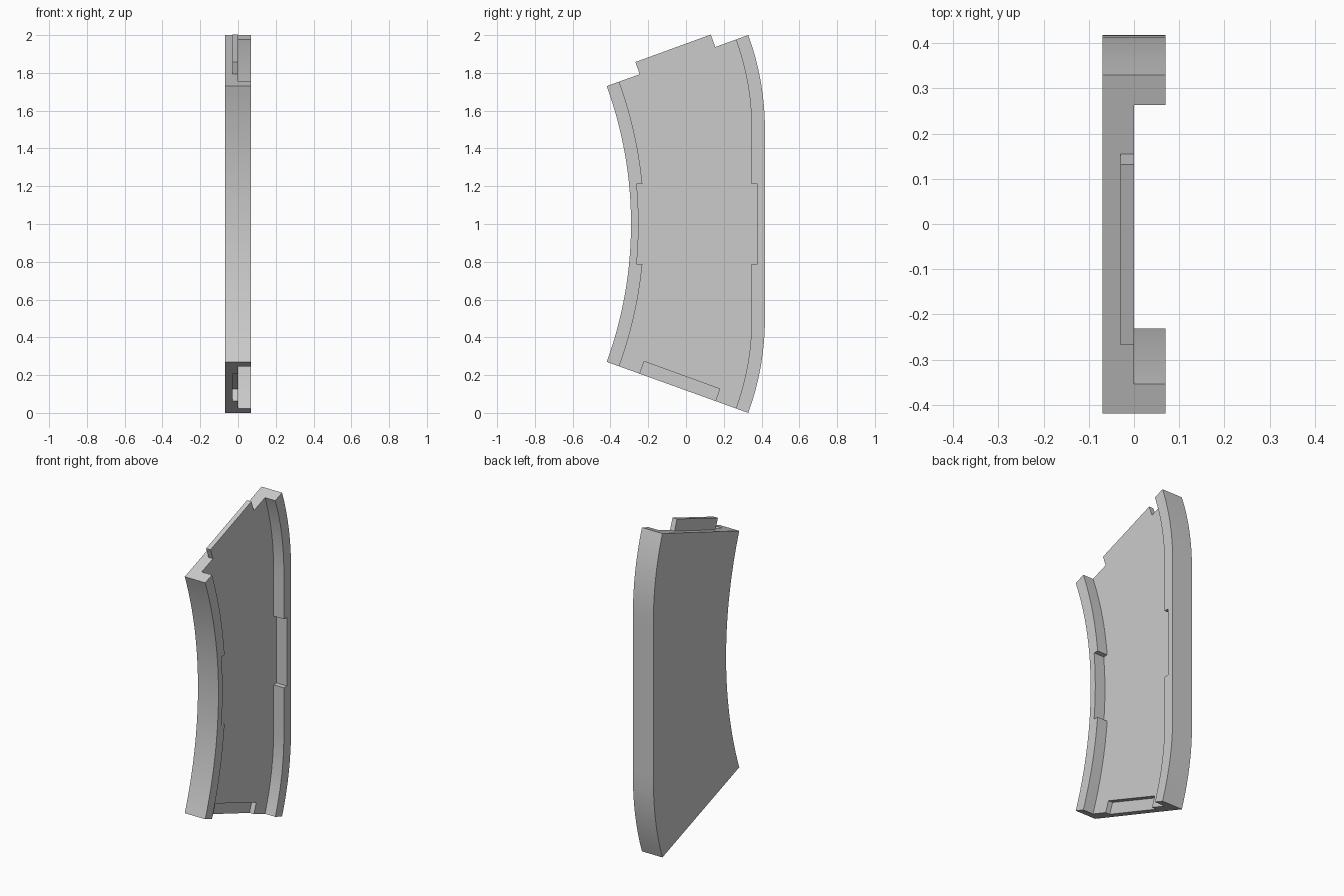
import bpy, bmesh
from math import sin, cos, sqrt, radians

cube = bpy.data.objects.get("Cube")
if cube:
    bpy.data.objects.remove(cube, do_unlink=True)

# Main dimensions
END = radians(20)              # half angle of the curved segment
HALF = 0.07                    # half thickness
LIP, THIN = 0.07, 0.04         # flange width, and width at the middle notch
NOTCH = 0.212                  # half height of the notch
CY, R_IN = -2.425, 2.134       # inner arc centre and radius
FLAT, R_OUT, Y_OUT = 0.5, 1.462, 0.418   # outer edge: flat middle, arced ends
STEPS = 32

grey = bpy.data.materials.new("light grey")
grey.use_nodes = True
grey.diffuse_color = (0.6, 0.6, 0.6, 1)
grey.node_tree.nodes["Principled BSDF"].inputs["Base Color"].default_value = (0.6, 0.6, 0.6, 1)


def inner_y(dz, off):
    return CY + sqrt((R_IN + off) ** 2 - dz ** 2)


def outer_y(dz, off):
    rise = max(abs(dz) - FLAT, 0)
    return Y_OUT - R_OUT + sqrt((R_OUT - off) ** 2 - rise ** 2)


def edge(curve, off, top, notch=False):
    """Points of one long edge from bottom to top, optionally stepped."""
    heights = [-top + 2 * top * i / STEPS for i in range(STEPS + 1)]
    if not notch:
        return [(curve(h, off), 1 + h) for h in heights]
    low = [h for h in heights if h < -NOTCH - 0.01] + [-NOTCH]
    mid = [-NOTCH] + [h for h in heights if abs(h) < NOTCH - 0.01] + [NOTCH]
    high = [-h for h in reversed(low)]
    return [(curve(h, o), 1 + h)
            for part, o in ((low, off), (mid, THIN), (high, off)) for h in part]


def outline(off, extra=0, notch=False):
    inner = edge(inner_y, off, (R_IN + off) * sin(END) + extra, notch)
    outer = edge(outer_y, off, FLAT + (R_OUT - off) * sin(END) + extra, notch)
    return outer + inner[::-1]


def end_block(angle, t0, t1):
    """Rectangle on an end face, between two distances along the tangent."""
    r0, r1 = 2.32, 2.745
    return [(CY + r * cos(angle) - t * sin(angle), 1 + r * sin(angle) + t * cos(angle))
            for r, t in ((r0, t0), (r1, t0), (r1, t1), (r0, t1))]


def prism(name, points, x0, x1):
    bm = bmesh.new()
    face = bm.faces.new([bm.verts.new((x0, y, z)) for y, z in points])
    ext = bmesh.ops.extrude_face_region(bm, geom=[face])["geom"]
    bmesh.ops.translate(bm, vec=(x1 - x0, 0, 0),
                        verts=[v for v in ext if isinstance(v, bmesh.types.BMVert)])
    bmesh.ops.recalc_face_normals(bm, faces=bm.faces)
    mesh = bpy.data.meshes.new(name)
    bm.to_mesh(mesh)
    bm.free()
    mesh.materials.append(grey)
    obj = bpy.data.objects.new(name, mesh)
    bpy.context.collection.objects.link(obj)
    return obj


def combine(target, tool, operation):
    mod = target.modifiers.new(tool.name, "BOOLEAN")
    mod.operation, mod.solver, mod.object = operation, "EXACT", tool
    bpy.context.view_layer.objects.active = target
    bpy.ops.object.modifier_apply(modifier=mod.name)
    bpy.data.objects.remove(tool, do_unlink=True)


# Curved body with a tongue on the top end
panel = prism("curved_channel_panel", outline(0), -HALF, HALF)
combine(panel, prism("tongue", end_block(END, -0.03, 0.068), -0.03, 0.06), "UNION")
# Channel between the two flanges, also trims the tongue flush
combine(panel, prism("channel_cutter", outline(LIP, 0.2, True), 0, 0.2), "DIFFERENCE")
# Matching recess in the bottom end
combine(panel, prism("recess_cutter", end_block(-END, -0.05, 0.07), -0.03, 0.03), "DIFFERENCE")

bpy.ops.object.select_all(action="DESELECT")
panel.select_set(True)
bpy.context.view_layer.objects.active = panel
bpy.ops.object.shade_smooth_by_angle(angle=radians(15))
